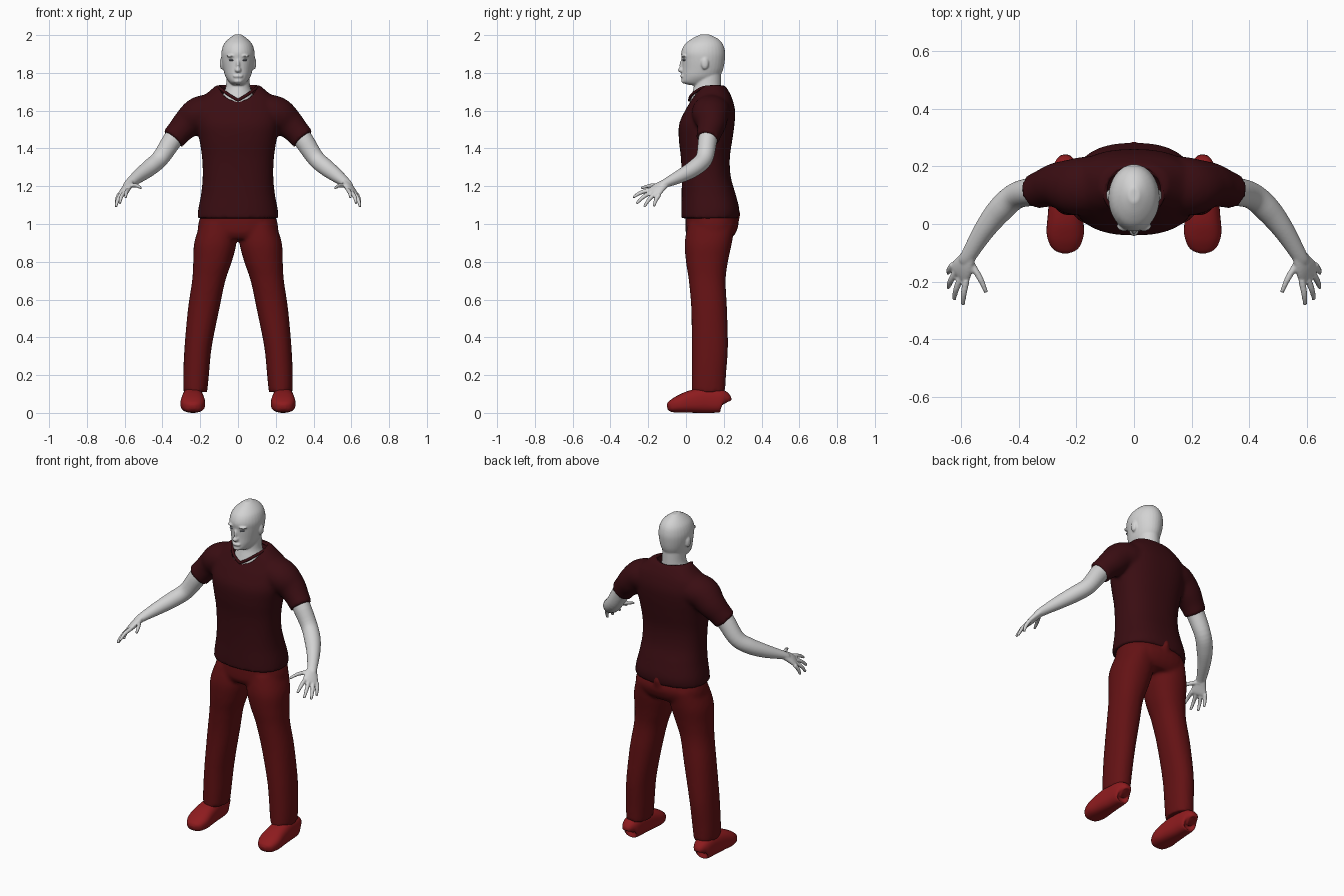
import bpy, bmesh, math
from mathutils import Vector, Matrix

cube = bpy.data.objects.get("Cube")
if cube:
    bpy.data.objects.remove(cube, do_unlink=True)


def material(name, *rgb):
    mat = bpy.data.materials.new(name)
    mat.use_nodes = True
    mat.diffuse_color = (*rgb, 1)
    shader = mat.node_tree.nodes["Principled BSDF"]
    shader.inputs["Base Color"].default_value = (*rgb, 1)
    shader.inputs["Roughness"].default_value = 0.7
    return mat


skin = material("pale_grey_skin", 0.65, 0.65, 0.65)
maroon = material("dark_maroon_cloth", 0.042, 0.004, 0.006)
red = material("deep_red_cloth", 0.125, 0.006, 0.007)
shoe_red = material("shoe_red", 0.27, 0.011, 0.013)
eye_grey = material("eye_grey", 0.22, 0.24, 0.28)


def spline(points, steps=5):
    """Smooth interpolation through tuples of any length."""
    out = []
    last = len(points) - 1
    for i in range(last):
        quad = [points[min(max(i + k, 0), last)] for k in (-1, 0, 1, 2)]
        for k in range(steps):
            t = k / steps
            out.append([0.5 * (2 * b + (c - a) * t + (2 * a - 5 * b + 4 * c - d) * t * t
                               + (3 * b - a - 3 * c + d) * t ** 3)
                        for a, b, c, d in zip(*quad)])
    out.append(list(points[last]))
    return out


def loft(bm, stations, side=1, level=False, across=None, power=2.0, seg=32):
    """Skin rings (x, y, z, radius across, radius other way) along a path."""
    st = spline(stations)
    rings = []
    for i, (x, y, z, ra, rb) in enumerate(st):
        a, b = Vector((1, 0, 0)), Vector((0, 1, 0))
        if not level:
            t = (Vector(st[min(i + 1, len(st) - 1)][:3]) - Vector(st[max(i - 1, 0)][:3])).normalized()
            a = t.cross(Vector((0, 0, 1))) if across is None else across - across.dot(t) * t
            a.normalize()
            b = a.cross(t)
        ring = []
        for k in range(seg):
            ang = math.tau * k / seg
            c, s = math.cos(ang), math.sin(ang)
            c = math.copysign(abs(c) ** (2 / power), c)
            s = math.copysign(abs(s) ** (2 / power), s)
            p = Vector((x, y, z)) + a * ra * c + b * rb * s
            ring.append(bm.verts.new((p.x * side, p.y, p.z)))
        rings.append(ring)
    for low, high in zip(rings, rings[1:]):
        for k in range(seg):
            j = (k + 1) % seg
            bm.faces.new((low[k], low[j], high[j], high[k]))
    bm.faces.new(rings[0])
    bm.faces.new(rings[-1])


def stack(bm, rows, **kw):
    """Level rings given as (height, centre x, half width, front y, back y)."""
    loft(bm, [(x, (f + k) / 2, z, w, (k - f) / 2) for z, x, w, f, k in rows], level=True, **kw)


def blob(bm, centre, radii):
    bmesh.ops.create_uvsphere(bm, u_segments=20, v_segments=12, radius=1,
                              matrix=Matrix.Translation(centre) @ Matrix.Diagonal((*radii, 1)))


def finish(name, bm, mat, voxel=None, smooth=3):
    bmesh.ops.recalc_face_normals(bm, faces=bm.faces)
    mesh = bpy.data.meshes.new(name)
    bm.to_mesh(mesh)
    bm.free()
    mesh.materials.append(mat)
    mesh.shade_smooth()
    obj = bpy.data.objects.new(name, mesh)
    bpy.context.collection.objects.link(obj)
    if voxel:
        # Fuse the overlapping volumes into one soft skin
        mod = obj.modifiers.new("fuse", "REMESH")
        mod.mode = "VOXEL"
        mod.voxel_size = voxel
        mod.use_smooth_shade = True
        mod = obj.modifiers.new("soften", "SMOOTH")
        mod.factor = 0.5
        mod.iterations = smooth
    return obj


# Shirt: torso and short sleeves
bm = bmesh.new()
stack(bm, [(1.03, 0, .215, -.025, .277), (1.08, 0, .21, -.025, .282), (1.16, 0, .195, -.023, .262),
           (1.25, 0, .187, -.023, .237), (1.35, 0, .19, -.027, .232), (1.45, 0, .205, -.038, .246),
           (1.53, 0, .22, -.036, .257), (1.6, 0, .22, -.005, .26), (1.66, 0, .2, .03, .246),
           (1.7, 0, .155, .05, .228), (1.735, 0, .115, .075, .205)], power=2.4, seg=48)
for s in (1, -1):
    loft(bm, [(.1, .14, 1.6, .1, .09), (.2, .13, 1.585, .1, .092), (.265, .135, 1.535, .08, .08),
              (.31, .125, 1.49, .067, .068), (.345, .113, 1.45, .061, .065)], side=s)
shirt = finish("shirt", bm, maroon, voxel=0.011, smooth=4)

# Neck opening
bm = bmesh.new()
stack(bm, [(1.61, 0, .07, .06, .16), (1.66, 0, .085, .018, .18), (1.7, 0, .096, 0, .194),
           (1.76, 0, .108, -.02, .212)])
cutter = finish("neck_opening_cutter", bm, maroon)
cutter.hide_render = True
cutter.hide_viewport = True
cut = shirt.modifiers.new("neck_opening", "BOOLEAN")
cut.operation = "DIFFERENCE"
cut.solver = "EXACT"
cut.object = cutter

# Collar band around the opening
half = spline([(0, .018, 1.655), (.05, .032, 1.685), (.098, .09, 1.722),
               (.085, .165, 1.725), (0, .203, 1.717)])
loop = half + [(-x, y, z) for x, y, z in half[-2:0:-1]]
curve = bpy.data.curves.new("collar", "CURVE")
curve.dimensions = "3D"
curve.bevel_depth = 0.008
curve.bevel_resolution = 3
line = curve.splines.new("POLY")
line.points.add(len(loop) - 1)
for point, co in zip(line.points, loop):
    point.co = (*co, 1)
line.use_cyclic_u = True
curve.materials.append(maroon)
bpy.context.collection.objects.link(bpy.data.objects.new("collar", curve))

# Trousers: hips, seat and two legs
bm = bmesh.new()
stack(bm, [(.92, 0, .19, .02, .235), (.95, 0, .212, 0, .262), (1, 0, .21, -.003, .278),
           (1.05, 0, .195, 0, .265), (1.12, 0, .165, .01, .235)], power=2.3)
blob(bm, (0, .235, 1.05), (.045, .052, .07))
for s in (1, -1):
    stack(bm, [(1, .105, .095, .01, .26), (.9, .12, .112, -.007, .243), (.8, .135, .102, 0, .222),
               (.7, .155, .088, .015, .21), (.55, .182, .083, .028, .217), (.35, .211, .072, .03, .222),
               (.2, .222, .068, .03, .212), (.11, .226, .063, .03, .207)], side=s, power=2.2)
finish("trousers", bm, red, voxel=0.011)

# Shoes with flat soles
for s, label in ((1, "left"), (-1, "right")):
    bm = bmesh.new()
    rows = [(.207, .02, .02, .08), (.192, .046, .003, .12), (.11, .054, 0, .135), (.03, .061, 0, .12),
            (-.03, .065, 0, .095), (-.07, .054, .002, .072), (-.09, .038, .008, .058), (-.1, .015, .02, .042)]
    loft(bm, [(.239, y, (lo + hi) / 2, w, (hi - lo) / 2) for y, w, lo, hi in rows], side=s, power=2.6)
    finish(label + "_shoe", bm, shoe_red)

# Arms with palms, fingers and thumbs
palm_side = Vector((-.66, -.66, .36))
fingers = [((.630, -.142, 1.155), (.642, -.160, 1.125), (.646, -.170, 1.093)),
           ((.618, -.165, 1.160), (.637, -.197, 1.128), (.646, -.222, 1.09)),
           ((.601, -.183, 1.168), (.618, -.226, 1.143), (.626, -.262, 1.108)),
           ((.583, -.196, 1.180), (.592, -.242, 1.165), (.595, -.281, 1.14)),
           ((.565, -.140, 1.205), (.535, -.190, 1.203), (.514, -.238, 1.19))]
for s, label in ((1, "left"), (-1, "right")):
    bm = bmesh.new()
    loft(bm, [(.3, .13, 1.5, .05, .05), (.345, .115, 1.447, .05, .052), (.41, .098, 1.35, .046, .046),
              (.465, .05, 1.3, .045, .044), (.52, -.02, 1.258, .037, .037),
              (.575, -.11, 1.215, .027, .023), (.585, -.13, 1.2, .026, .02)], side=s)
    loft(bm, [(.57, -.1, 1.222, .024, .018), (.589, -.14, 1.194, .038, .019), (.604, -.167, 1.17, .045, .016),
              (.61, -.178, 1.16, .04, .01)], side=s, across=palm_side)
    for base, mid, tip in fingers:
        loft(bm, [(*base, .012, .012), (*mid, .0105, .0105), (*tip, .007, .007)], side=s, seg=16)
    finish(label + "_arm", bm, skin, voxel=0.005, smooth=2)

# Head with neck, ears, nose, lips, brow and chin
bm = bmesh.new()
stack(bm, [(1.735, 0, .03, .02, .12), (1.75, 0, .046, -.02, .15), (1.78, 0, .066, -.022, .178),
           (1.82, 0, .078, -.02, .197), (1.87, 0, .087, -.022, .206), (1.91, 0, .088, -.025, .207),
           (1.95, 0, .076, -.007, .196), (1.98, 0, .05, .03, .17), (2.003, 0, .018, .075, .125)])
stack(bm, [(1.58, 0, .1, .02, .18), (1.65, 0, .092, .022, .185), (1.69, 0, .078, .032, .186),
           (1.73, 0, .064, .042, .186), (1.8, 0, .06, .05, .186)])
blob(bm, (0, -.022, 1.815), (.017, .021, .014))
blob(bm, (0, -.018, 1.84), (.010, .017, .034))
blob(bm, (0, -.017, 1.783), (.027, .014, .010))
blob(bm, (0, -.006, 1.757), (.026, .02, .014))
for s in (1, -1):
    blob(bm, (s * .034, -.008, 1.89), (.027, .018, .008))
    blob(bm, (s * .086, .1, 1.85), (.011, .02, .032))
finish("head", bm, skin, voxel=0.005, smooth=3)

# Eyes
for s, label in ((1, "left"), (-1, "right")):
    bm = bmesh.new()
    blob(bm, (s * .034, -.007, 1.868), (.014, .013, .006))
    finish(label + "_eye", bm, eye_grey)
